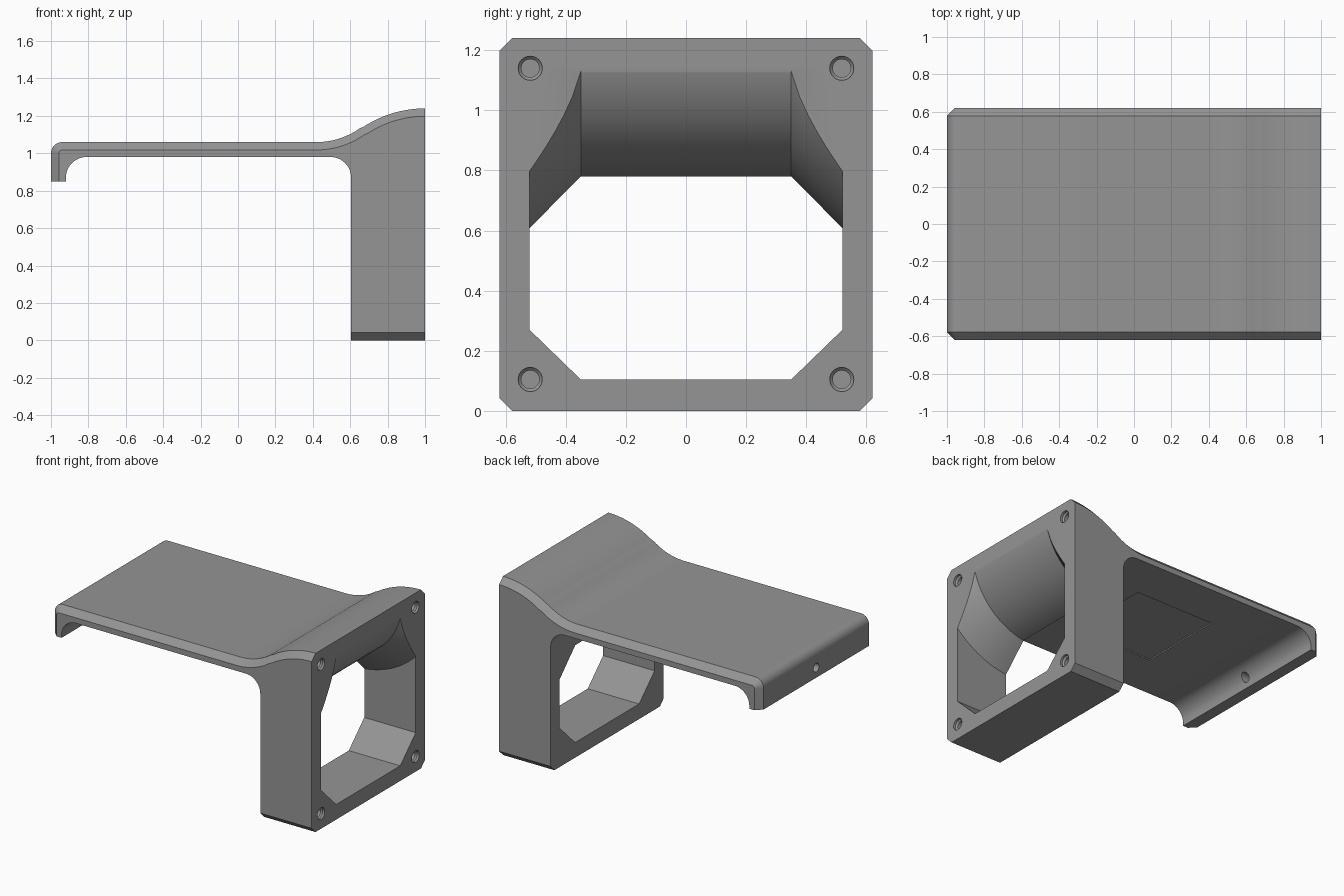
import bpy, bmesh, math
from mathutils import Matrix

if "Cube" in bpy.data.objects:
    bpy.data.objects.remove(bpy.data.objects["Cube"])

grey = bpy.data.materials.new("mid_grey")
grey.diffuse_color = (0.30, 0.30, 0.30, 1)
grey.use_nodes = True
grey.node_tree.nodes["Principled BSDF"].inputs["Base Color"].default_value = grey.diffuse_color

W, CH = 0.62, 0.042          # half width, side chamfer


def make(name, bm):
    bmesh.ops.recalc_face_normals(bm, faces=bm.faces)
    me = bpy.data.meshes.new(name)
    bm.to_mesh(me)
    bm.free()
    me.materials.append(grey)
    ob = bpy.data.objects.new(name, me)
    bpy.context.collection.objects.link(ob)
    return ob


def loft(name, rings):
    """Closed solid through rings that share a point count."""
    bm = bmesh.new()
    vs = [[bm.verts.new(p) for p in r] for r in rings]
    n = len(vs[0])
    for a, b in zip(vs, vs[1:]):
        for i in range(n):
            j = (i + 1) % n
            bm.faces.new((a[i], a[j], b[j], b[i]))
    bm.faces.new(vs[0])
    bm.faces.new(vs[-1][::-1])
    return make(name, bm)


def arc(cx, cz, r, a0, a1, n, s=0):
    """Arc points (x, z, nx, nz); s is the normal direction, 0 = no chamfer."""
    out = []
    for i in range(n + 1):
        a = math.radians(a0 + (a1 - a0) * i / n)
        c, d = math.cos(a), math.sin(a)
        out.append((cx + r * c, cz + r * d, s * c, s * d))
    return out


# bracket: side profile, chamfered along the outer skin and the foot
turn = math.degrees(math.asin(0.58))
prof = [(-1, 0.85, -1, 0)]
prof += arc(-0.94, 1.0, 0.06, 180, 90, 10, 1)
prof += arc(0.42, 1.46, 0.4, -90, -90 + turn, 14, -1)
prof += arc(1.0, 0.64, 0.6, 90 + turn, 90, 16, 1)[1:]
prof += [(1, 0, 0, -1), (0.605, 0, 0, -1)]
prof += arc(0.495, 0.87, 0.11, 0, 90, 12)
prof += arc(-0.81, 0.87, 0.11, 90, 180, 12)
prof += [(-0.92, 0.85, 0, 0)]


def ring(y, inset):
    return [(x - inset * nx, y, z - inset * nz) for x, z, nx, nz in prof]


body = loft("bracket", [ring(-W, CH), ring(-W + CH, 0), ring(W - CH, 0), ring(W, CH)])

# duct opening: eight-sided section whose top sweeps upward on an arc
CX, CZ, R, STEP = 0.54, 1.2515, 0.476, 6


def section(x):
    xs = min(max(x, 0.605), 1.0) - CX
    side = []
    for i in range(STEP + 1):
        t = i / STEP
        r = R + 0.17 * (1 - t)
        side.append((0.52 - 0.17 * t, CZ - math.sqrt(r * r - xs * xs)))
    half = [(0.35, 0.105), (0.52, 0.27)] + side
    pts = half + [(-y, z) for y, z in reversed(half)]
    return [(x, y, z) for y, z in pts]


xs = [0.55] + [0.605 + 0.395 * math.sin(math.pi / 2 * i / 20) for i in range(21)] + [1.05]
cutters = [loft("duct_cutter", [section(x) for x in xs])]


# round holes along x, given as (x, radius) steps
def hole(name, y, z, steps, n=32):
    return loft(name, [[(x, y + r * math.cos(2 * math.pi * k / n),
                         z + r * math.sin(2 * math.pi * k / n)) for k in range(n)]
                       for x, r in steps])


for y in (-0.518, 0.518):
    for z in (0.105, 1.14):
        cutters.append(hole("screw_hole_cutter", y, z,
                            [(1.01, 0.04), (0.985, 0.04), (0.975, 0.03), (0.94, 0.03)]))
cutters.append(hole("lip_hole_cutter", 0, 0.92, [(-1.1, 0.03), (-0.8, 0.03)]))

# shallow rectangular recess under the shelf
bm = bmesh.new()
bmesh.ops.create_cube(bm, size=1, matrix=Matrix.Translation((-0.08, 0, 0.963))
                      @ Matrix.Diagonal((0.6, 0.6, 0.05, 1)))
cutters.append(make("recess_cutter", bm))

# apply all cuts
for c in cutters:
    m = body.modifiers.new(c.name, 'BOOLEAN')
    m.operation, m.solver, m.object = 'DIFFERENCE', 'EXACT', c
bpy.context.view_layer.update()
dg = bpy.context.evaluated_depsgraph_get()
cut = bpy.data.meshes.new_from_object(body.evaluated_get(dg))
body.modifiers.clear()
body.data = cut
for c in cutters:
    bpy.data.objects.remove(c)

bpy.ops.object.select_all(action='DESELECT')
body.select_set(True)
bpy.context.view_layer.objects.active = body
bpy.ops.object.shade_smooth_by_angle(angle=math.radians(25))
